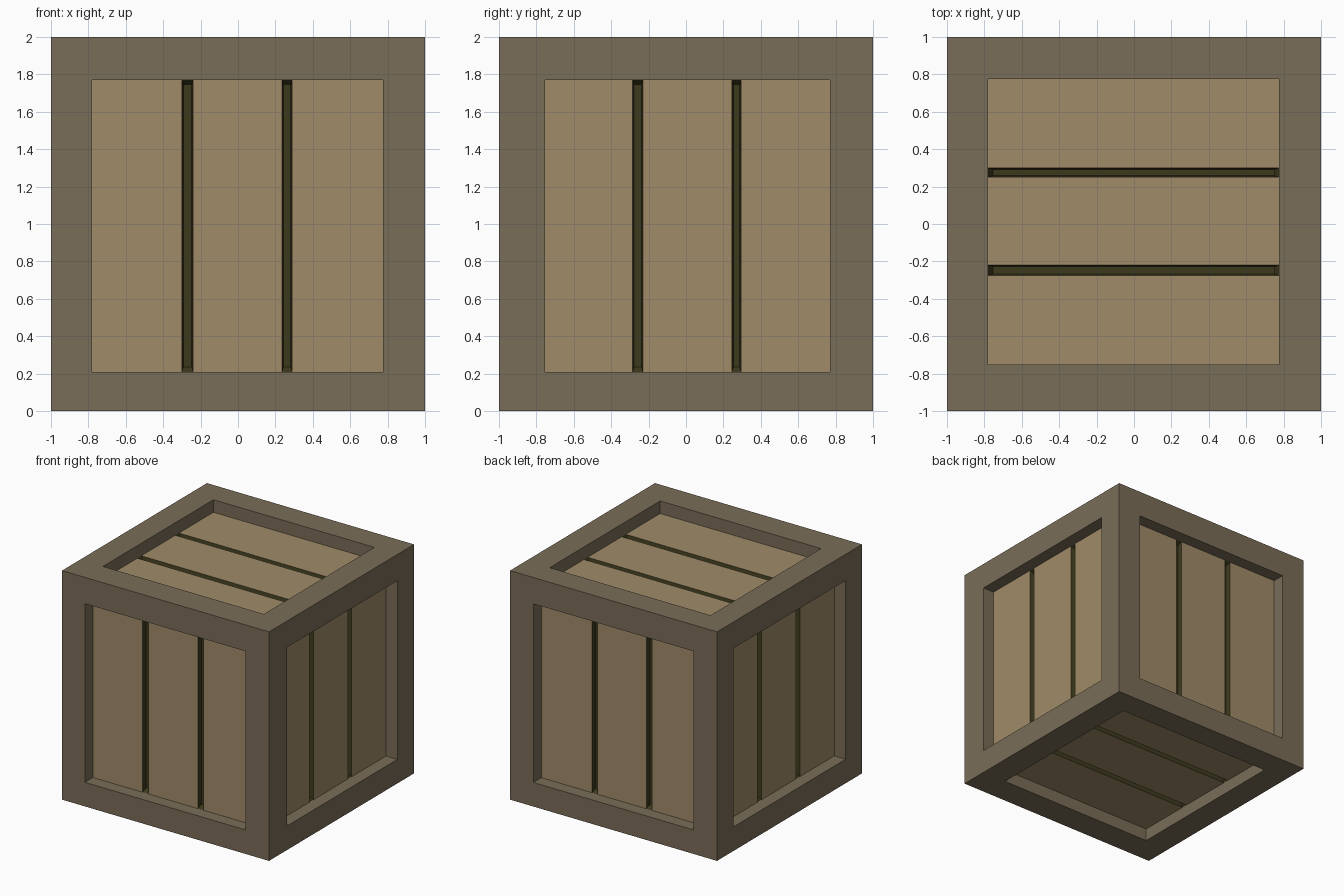
import bpy, bmesh
from mathutils import Vector

if "Cube" in bpy.data.objects:
    bpy.data.objects.remove(bpy.data.objects["Cube"])

PANEL = 0.11    # depth of the slat surface below the frame
FLOOR = 0.15    # depth of the groove floor
SIDE, END = 0.008, 0.025   # taper of groove walls
X, Y, Z = Vector((1, 0, 0)), Vector((0, 1, 0)), Vector((0, 0, 1))

# across axis, along axis, opening (u0, u1, v0, v1), two grooves across u
SIDES = [
    (X, Z, (-.78, .775, -.79, .77), ((-.30, -.24), (.235, .29))),        # front
    (Y, Z, (-.755, .77, -.79, .77), ((-.285, -.23), (.245, .295))),      # right
    (-X, Z, (-.775, .775, -.79, .77), ((-.285, -.23), (.24, .295))),     # back
    (-Y, Z, (-.775, .775, -.79, .77), ((-.285, -.23), (.25, .30))),      # left
    (-Y, X, (-.775, .75, -.78, .775), ((-.30, -.25), (.22, .275))),      # top
    (Y, X, (-.755, .775, -.765, .765), ((-.285, -.235), (.25, .30))),    # bottom
]


def rect(u0, u1, v0, v1, d):
    return [(u0, v0, d), (u1, v0, d), (u1, v1, d), (u0, v1, d)]


def add_face(bm, side, pts):
    U, V = side[0], side[1]
    N = U.cross(V)
    bm.faces.new([bm.verts.new(Z + U * u + V * v + N * (1 - d)) for u, v, d in pts])


def add_ring(bm, side, outer, inner):
    for i in range(4):
        j = (i + 1) % 4
        add_face(bm, side, [outer[i], outer[j], inner[j], inner[i]])


def finish(bm, name, color):
    bmesh.ops.remove_doubles(bm, verts=bm.verts, dist=1e-4)
    mesh = bpy.data.meshes.new(name)
    bm.to_mesh(mesh)
    bm.free()
    mat = bpy.data.materials.new(name + "_paint")
    mat.diffuse_color = (*color, 1)
    mat.use_nodes = True
    mat.node_tree.nodes["Principled BSDF"].inputs["Base Color"].default_value = mat.diffuse_color
    mesh.materials.append(mat)
    bpy.context.collection.objects.link(bpy.data.objects.new(name, mesh))


frame, slats, grooves = bmesh.new(), bmesh.new(), bmesh.new()
for side in SIDES:
    u0, u1, v0, v1 = side[2]
    # flat border and the straight walls of the recess
    lip = rect(u0, u1, v0, v1, 0)
    add_ring(frame, side, rect(-1, 1, -1, 1, 0), lip)
    add_ring(frame, side, lip, rect(u0, u1, v0, v1, PANEL))
    # three slats between the grooves
    (a, b), (c, d) = side[3]
    for s, e in ((u0, a), (b, c), (d, u1)):
        add_face(slats, side, rect(s, e, v0, v1, PANEL))
    # tapered dark grooves
    for s, e in side[3]:
        floor = rect(s + SIDE, e - SIDE, v0 + END, v1 - END, FLOOR)
        add_ring(grooves, side, rect(s, e, v0, v1, PANEL), floor)
        add_face(grooves, side, floor)

finish(frame, "crate_frame", (.195, .153, .098))
finish(slats, "slats", (.352, .258, .138))
finish(grooves, "slat_grooves", (.048, .042, .013))
